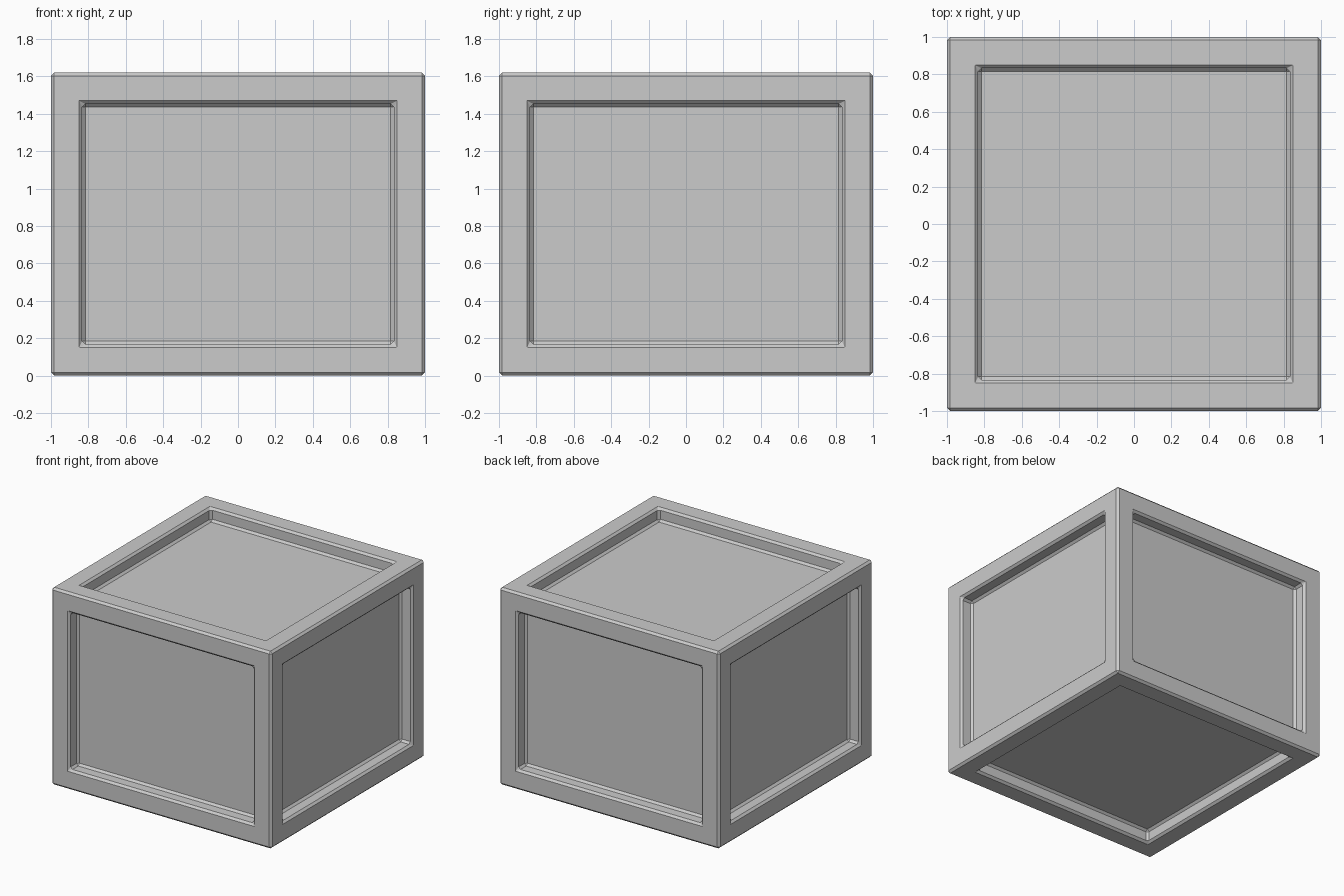
import bpy, bmesh
from mathutils import Matrix

if "Cube" in bpy.data.objects:
    bpy.data.objects.remove(bpy.data.objects["Cube"])

HEIGHT = 1.62
FRAME = 0.167   # frame width around each panel
DEPTH = 0.108   # panel recess depth
BEVEL = 0.017

# Crate block with a recessed panel on all six sides
bm = bmesh.new()
bmesh.ops.create_cube(bm, size=1, matrix=Matrix.Translation((0, 0, HEIGHT / 2))
                      @ Matrix.Diagonal((2, 2, HEIGHT, 1)))
panels = bm.faces[:]
bmesh.ops.inset_individual(bm, faces=panels, thickness=FRAME, use_even_offset=True)
for panel in panels:
    normal = panel.normal.copy()
    new = bmesh.ops.extrude_discrete_faces(bm, faces=[panel])["faces"][0]
    bmesh.ops.translate(bm, verts=new.verts[:], vec=-normal * DEPTH)
bmesh.ops.recalc_face_normals(bm, faces=bm.faces[:])

mesh = bpy.data.meshes.new("crate")
bm.to_mesh(mesh)
bm.free()
crate = bpy.data.objects.new("crate", mesh)
bpy.context.collection.objects.link(crate)

# Single chamfer on every outer, rim and recess edge
bevel = crate.modifiers.new("chamfer", "BEVEL")
bevel.width = BEVEL
bevel.segments = 1
bevel.limit_method = "ANGLE"
